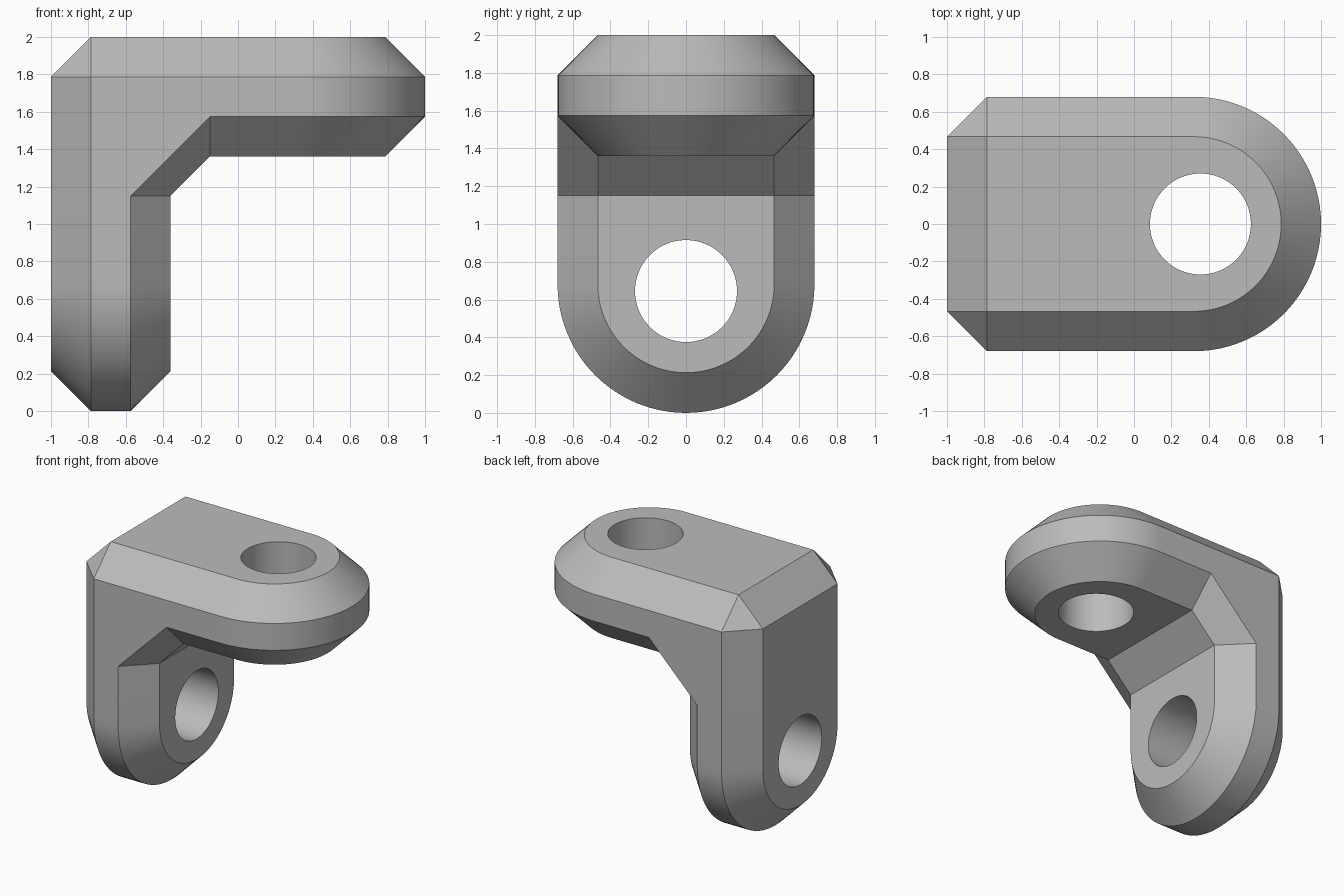
import bpy, bmesh, math
from mathutils import Vector

if "Cube" in bpy.data.objects:
    bpy.data.objects.remove(bpy.data.objects["Cube"])

grey = bpy.data.materials.new("plain grey")
grey.use_nodes = True
colour = (0.5, 0.5, 0.5, 1)
grey.diffuse_color = colour
grey.node_tree.nodes["Principled BSDF"].inputs["Base Color"].default_value = colour

WIDE, C = 0.68, 0.213           # half width of an arm, bevel size
NARROW = WIDE - C
ARC_X = 1 - WIDE                # centre of the rounded end
HOLE_X, HOLE_R = 0.355, 0.27
SEGS = 48
GUSSET_X = -0.15                # where the inner brace meets the arm


def swap(p):
    """Reflect across the diagonal plane that joins the two arms."""
    return Vector((1 - p[2], p[1], 1 - p[0]))


def u_loop(bm, start, half, z):
    """U-shaped outline: straight sides and a rounded end."""
    pts = [(start, half)]
    for i in range(SEGS + 1):
        a = math.pi * (0.5 - i / SEGS)
        pts.append((ARC_X + half * math.cos(a), half * math.sin(a)))
    pts.append((start, -half))
    return [bm.verts.new((x, y, z)) for x, y in pts]


# Horizontal arm, up to the diagonal plane
bm = bmesh.new()
loops = [u_loop(bm, C - 1, NARROW, 2),
         u_loop(bm, C - 1, WIDE, 2 - C),
         u_loop(bm, GUSSET_X, WIDE, 2 - 2 * C),
         u_loop(bm, GUSSET_X, NARROW, 2 - 3 * C)]
for a, b in zip(loops, loops[1:]):
    for i in range(len(a) - 1):
        bm.faces.new((a[i], a[i + 1], b[i + 1], b[i]))
top, upper, lower, under = loops
bm.faces.new(top)
bm.faces.new(under)


def diagonal_pair(p, half):
    """Two points on the joining plane, level with p along the diagonal."""
    x = (p.x + 1 - p.z) / 2
    return [bm.verts.new((x, s * half, 1 - x)) for s in (1, -1)]


outer = diagonal_pair(top[0].co, NARROW)
brace_side = diagonal_pair(lower[0].co, WIDE)
brace_mid = diagonal_pair(under[0].co, NARROW)

# Outer corner bevel, side walls and inner brace
bm.faces.new((top[0], top[-1], outer[1], outer[0]))
bm.faces.new((under[0], under[-1], brace_mid[1], brace_mid[0]))
for k, e in ((0, 0), (1, -1)):
    bm.faces.new((top[e], upper[e], outer[k]))
    bm.faces.new((upper[e], lower[e], brace_side[k]))
    bm.faces.new((lower[e], under[e], brace_mid[k], brace_side[k]))

# Vertical arm is the reflection of the horizontal one
copy = bmesh.ops.duplicate(bm, geom=bm.verts[:] + bm.edges[:] + bm.faces[:])
for v in copy["geom"]:
    if isinstance(v, bmesh.types.BMVert):
        v.co = swap(v.co)
bmesh.ops.remove_doubles(bm, verts=bm.verts[:], dist=0.0005)
bmesh.ops.dissolve_limit(bm, angle_limit=0.005, verts=bm.verts[:], edges=bm.edges[:])
bmesh.ops.recalc_face_normals(bm, faces=bm.faces[:])

mesh = bpy.data.meshes.new("corner_bracket")
bm.to_mesh(mesh)
bm.free()
mesh.materials.append(grey)
bracket = bpy.data.objects.new("corner_bracket", mesh)
bpy.context.collection.objects.link(bracket)

# Round bolt holes through both arms
centre = Vector((HOLE_X, 0, 2 - 1.5 * C))
cutters = []
for name, pos, turn in (("top_hole_cutter", centre, 0),
                        ("side_hole_cutter", swap(centre), math.pi / 2)):
    bpy.ops.mesh.primitive_cylinder_add(vertices=64, radius=HOLE_R, depth=1,
                                        location=pos, rotation=(0, turn, 0))
    cutter = bpy.context.object
    cutter.name = name
    cutter.hide_render = True
    cutter.data.materials.append(grey)
    cutters.append(cutter)

bpy.ops.object.select_all(action="DESELECT")
bracket.select_set(True)
bpy.context.view_layer.objects.active = bracket
for cutter in cutters:
    mod = bracket.modifiers.new(cutter.name, "BOOLEAN")
    mod.operation = "DIFFERENCE"
    mod.solver = "EXACT"
    mod.object = cutter
    bpy.ops.object.modifier_apply(modifier=mod.name)
for cutter in cutters:
    bpy.data.objects.remove(cutter)
bpy.ops.object.shade_smooth_by_angle(angle=math.radians(30))
